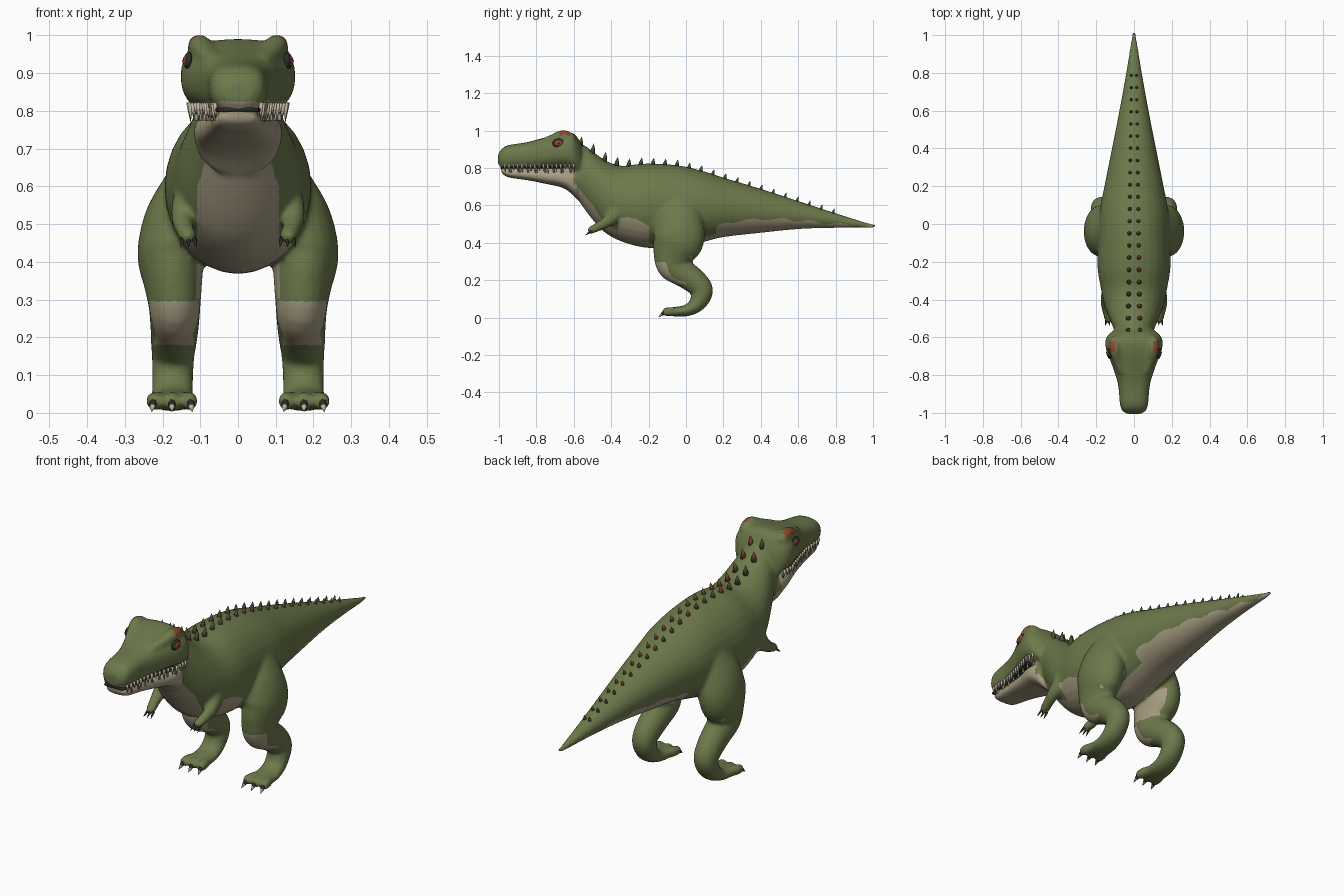
import bpy, bmesh, math
from mathutils import Vector

if "Cube" in bpy.data.objects:
    bpy.data.objects.remove(bpy.data.objects["Cube"])


def material(name, color):
    m = bpy.data.materials.new(name)
    m.use_nodes = True
    m.diffuse_color = (*color, 1)
    node = next(n for n in m.node_tree.nodes if n.type == 'BSDF_PRINCIPLED')
    node.inputs["Base Color"].default_value = (*color, 1)
    node.inputs["Roughness"].default_value = 0.8
    return m


GREEN = material("olive green skin", (0.15, 0.192, 0.07))
TAN = material("tan belly", (0.39, 0.34, 0.225))
ORANGE = material("rust orange", (0.26, 0.06, 0.025))
DARK = material("dark claw", (0.025, 0.027, 0.022))
SCUTE = material("dark olive scute", (0.075, 0.075, 0.04))
BONE = material("ivory tooth", (0.52, 0.46, 0.34))


def spline(rows, steps=5):
    """Resample rows of numbers along a smooth curve through them."""
    out, last = [], len(rows) - 1
    for i in range(last):
        quad = list(zip(rows[max(i - 1, 0)], rows[i], rows[i + 1], rows[min(i + 2, last)]))
        for k in range(steps):
            t = k / steps
            out.append([b + 0.5 * t * (c - a + t * (2 * a - 5 * b + 4 * c - d
                        + t * (3 * (b - c) + d - a))) for a, b, c, d in quad])
    return out + [list(rows[-1])]


def interp(x, table, col=1):
    """Linear lookup of a column in a table sorted by its first column."""
    for p, q in zip(table, table[1:]):
        if x <= q[0]:
            t = max(0, (x - p[0]) / (q[0] - p[0]))
            return p[col] + (q[col] - p[col]) * t
    return table[-1][col]


def tube(bm, rows, power=2.0, upright=False, sides=28):
    """Closed sweep through rows of x, y, z, side radius, other radius."""
    rows = spline(rows)
    pts = [Vector(r[:3]) for r in rows]
    rings = []
    for i, (p, r) in enumerate(zip(pts, rows)):
        t = pts[min(i + 1, len(pts) - 1)] - pts[max(i - 1, 0)]
        t = Vector((0, 1, 0)) if upright else t.normalized()
        u = Vector((1, 0, 0))
        u = (u - t * u.dot(t)).normalized()
        v = t.cross(u)
        ring = []
        for k in range(sides):
            a = math.tau * k / sides
            c, s = math.cos(a), math.sin(a)
            c = math.copysign(abs(c) ** (2 / power), c)
            s = math.copysign(abs(s) ** (2 / power), s)
            ring.append(bm.verts.new(p + u * c * r[3] + v * s * r[4]))
        rings.append(ring)
    for a, b in zip(rings, rings[1:]):
        for k in range(sides):
            bm.faces.new((a[k - 1], a[k], b[k], b[k - 1]))
    bm.faces.new(rings[0])
    bm.faces.new(rings[-1])


def loft(bm, table, power):
    """Sweep along y through rows of y, bottom, top, half width."""
    tube(bm, [(0, y, (lo + hi) / 2, w, (hi - lo) / 2) for y, lo, hi, w in table],
         power, True)


def spike(bm, base, tip, radius, mat=0, tip_mat=0, sides=7):
    """Pointed cone with a slight belly; the end may have its own colour."""
    base, tip = Vector(base), Vector(tip)
    q = (tip - base).to_track_quat('Z', 'Y')
    rings = []
    for f, k in ((0, 1), (0.55, 0.6)):
        ring = [bm.verts.new(base.lerp(tip, f) + q @ Vector((
            math.cos(math.tau * i / sides), math.sin(math.tau * i / sides), 0))
            * radius * k) for i in range(sides)]
        rings.append(ring)
    end = bm.verts.new(tip)
    faces = [bm.faces.new(rings[0][::-1])]
    for i in range(sides):
        faces.append(bm.faces.new((rings[0][i - 1], rings[0][i], rings[1][i], rings[1][i - 1])))
    for f in faces:
        f.material_index = mat
    for i in range(sides):
        f = bm.faces.new((rings[1][i - 1], rings[1][i], end))
        f.material_index = tip_mat
        faces.append(f)
    return faces


def ball(bm, center, radii, mat):
    verts = bmesh.ops.create_uvsphere(bm, u_segments=20, v_segments=12, radius=1)["verts"]
    for v in verts:
        v.co = Vector(c + r * k for c, r, k in zip(center, radii, v.co))
        for f in v.link_faces:
            f.material_index = mat


def finish(bm, name, mats):
    bmesh.ops.recalc_face_normals(bm, faces=bm.faces)
    for f in bm.faces:
        f.smooth = True
    mesh = bpy.data.meshes.new(name)
    bm.to_mesh(mesh)
    bm.free()
    for m in mats:
        mesh.materials.append(m)
    obj = bpy.data.objects.new(name, mesh)
    bpy.context.collection.objects.link(obj)
    return obj


# Main sections: y, bottom, top, half width
BODY = [(-.63, .71, .94, .08), (-.55, .59, .925, .11), (-.48, .50, .875, .139),
        (-.42, .445, .835, .16), (-.34, .405, .812, .176), (-.22, .374, .824, .194),
        (-.05, .37, .815, .189), (.08, .40, .787, .18), (.2, .43, .749, .157),
        (.4, .453, .689, .117), (.6, .473, .624, .078), (.8, .48, .559, .042),
        (.97, .479, .507, .016), (1.014, .481, .5, .01)]
HEAD = [(-1.005, .82, .872, .04), (-.985, .803, .902, .065), (-.95, .798, .922, .075),
        (-.85, .797, .938, .085), (-.76, .797, .962, .112), (-.66, .797, .988, .149),
        (-.60, .78, .984, .146), (-.56, .73, .93, .105)]
JAW = [(-.988, .775, .795, .047), (-.95, .75, .797, .062), (-.85, .735, .797, .074),
       (-.75, .715, .797, .092), (-.65, .69, .80, .118), (-.58, .63, .80, .107)]

# Skin: body, head, jaw and limbs fused into one surface
bm = bmesh.new()
loft(bm, BODY, 2.0)
loft(bm, HEAD, 2.6)
loft(bm, JAW, 2.6)
for s in (1, -1):
    leg = [(.105, -.02, .68, .05, .07), (.128, -.025, .60, .072, .105),
           (.158, -.035, .51, .09, .13),
           (.177, -.04, .42, .09, .138), (.172, -.065, .345, .078, .115),
           (.168, -.07, .28, .069, .087), (.168, -.01, .235, .065, .074),
           (.170, .045, .195, .062, .068), (.172, .085, .15, .057, .06),
           (.173, .075, .10, .055, .052), (.174, .045, .06, .055, .04),
           (.175, 0, .037, .058, .031), (.175, -.05, .032, .06, .027),
           (.175, -.08, .03, .052, .022)]
    arm = [(.115, -.35, .62, .04, .055), (.139, -.38, .555, .036, .045),
           (.147, -.42, .515, .03, .032), (.142, -.465, .488, .025, .025),
           (.134, -.50, .471, .024, .022), (.131, -.522, .46, .017, .016)]
    brow = [(.06, -.79, .932, .022, .018), (.085, -.72, .953, .028, .024),
            (.103, -.655, .973, .031, .031), (.10, -.60, .95, .025, .025)]
    toes = [[(.175 + d * .6, -.03, .032, .022, .022), (.175 + d, -.09, .032, .024, .025),
             (.175 + d * 1.05, -.125, .028, .018, .02)] for d in (-.045, 0, .045)]
    for part in [leg, arm, brow] + toes:
        tube(bm, [(s * r[0], *r[1:]) for r in part], sides=20)
skin = finish(bm, "skin", [])
fuse = skin.modifiers.new("fuse", 'REMESH')
fuse.mode = 'VOXEL'
fuse.voxel_size = 0.0075
soften = skin.modifiers.new("soften", 'SMOOTH')
soften.factor = 0.5
soften.iterations = 15
bpy.context.view_layer.update()
mesh = bpy.data.meshes.new_from_object(
    skin.evaluated_get(bpy.context.evaluated_depsgraph_get()))
skin.modifiers.clear()
skin.data = mesh
mesh.name = "skin"
mesh.materials.clear()
for m in (GREEN, TAN, ORANGE):
    mesh.materials.append(m)

# Pale underside edge: y, height
EDGE = [(-.62, .77), (-.57, .68), (-.5, .61), (-.42, .56), (-.3, .53), (-.2, .50),
        (-.16, .43), (.08, .45), (.2, .50), (.3, .522), (.5, .528), (.7, .51), (.97, .485)]


def skin_color(c, n):
    x, y, z = abs(c.x), c.y, c.z
    inward = -n.x * math.copysign(1, c.x)
    if y < -.6:
        if z > .972 and .1 < x < .13 and -.675 < y < -.62:
            return 2
        return int(z < .826)
    if -.2 < y < .16 and x > .085 and z < .48:
        inner_thigh = z > .3 and inward > .6 and y > -.13
        shin_front = .18 < z < .295 and y < .06 and n.y < -.25
        knee_pit = .32 < z < .365 and n.z < -.55 and -.08 < y < .03
        return int(inner_thigh or shin_front or knee_pit)
    if y < -.36 and x > .108 and z > .435:
        return 0
    return int(z > .3 and z < interp(y, EDGE) + .006 * math.sin(y * 40))


for f in mesh.polygons:
    f.use_smooth = True
    f.material_index = skin_color(f.center, f.normal)

# Thin dark mouth line around the closed jaws
bm = bmesh.new()
loft(bm, [(y - .004, .797, .809, interp(y, HEAD, 3) * .86) for y, lo, hi, w in JAW[:-1]], 4)
finish(bm, "mouth_line", [DARK])

# Teeth along both sides of the upper jaw, with short ones between below
bm = bmesh.new()
for i in range(17):
    y = -.97 + i * .023
    x = interp(y, HEAD, 3) * .88
    drop = .044 + .01 * math.sin(i * 2.1)
    for s in (1, -1):
        spike(bm, (s * x, y, .822), (s * x * .98, y + .004, .822 - drop), .0068)
        if i % 2:
            jx = interp(y, JAW, 3) * .98
            spike(bm, (s * jx, y + .011, .775), (s * jx, y + .011, .806), .006)
finish(bm, "teeth", [BONE])

# Two rows of spikes along the back
bm = bmesh.new()
count = 22
for i in range(count):
    t = i / (count - 1)
    y = -.565 + 1.35 * t
    x = .03 - .017 * t
    lo, hi, w = (interp(y, BODY, k) for k in (1, 2, 3))
    z = (lo + hi) / 2 + (hi - lo) / 2 * math.sqrt(1 - (x / w) ** 2)
    height = .022 + .026 * (1 - t) ** 2
    for s in (1, -1):
        faces = spike(bm, (s * x, y, z - .008), (s * x * 1.1, y + .008, z + height),
                      .0155 - .007 * t)
        for f in faces:
            f.normal_update()
            if f.normal.x < -.2 and (s > 0 or i % 4 == 1):
                f.material_index = 1
finish(bm, "back_spikes", [SCUTE, ORANGE])

# Claws on the feet and hands
feet, hands = bmesh.new(), bmesh.new()
for s in (1, -1):
    for d in (-1, 0, 1):
        x = .175 + d * .048
        spike(feet, (s * x, -.108, .034), (s * (x + d * .006), -.148, .002), .0135, 0, 1)
        x = .131 + d * .015
        spike(hands, (s * x, -.508, .462), (s * (x + d * .006), -.54, .438), .0068)
finish(feet, "foot_claws", [DARK, BONE])
finish(hands, "hand_claws", [DARK])

# Eyes: dark socket, rust iris, dark pupil
bm = bmesh.new()
for s in (1, -1):
    ball(bm, (s * .13, -.68, .932), (.013, .034, .025), 0)
    ball(bm, (s * .13, -.68, .932), (.0165, .029, .02), 1)
    ball(bm, (s * .13, -.68, .932), (.018, .008, .01), 0)
finish(bm, "eyes", [DARK, ORANGE])
